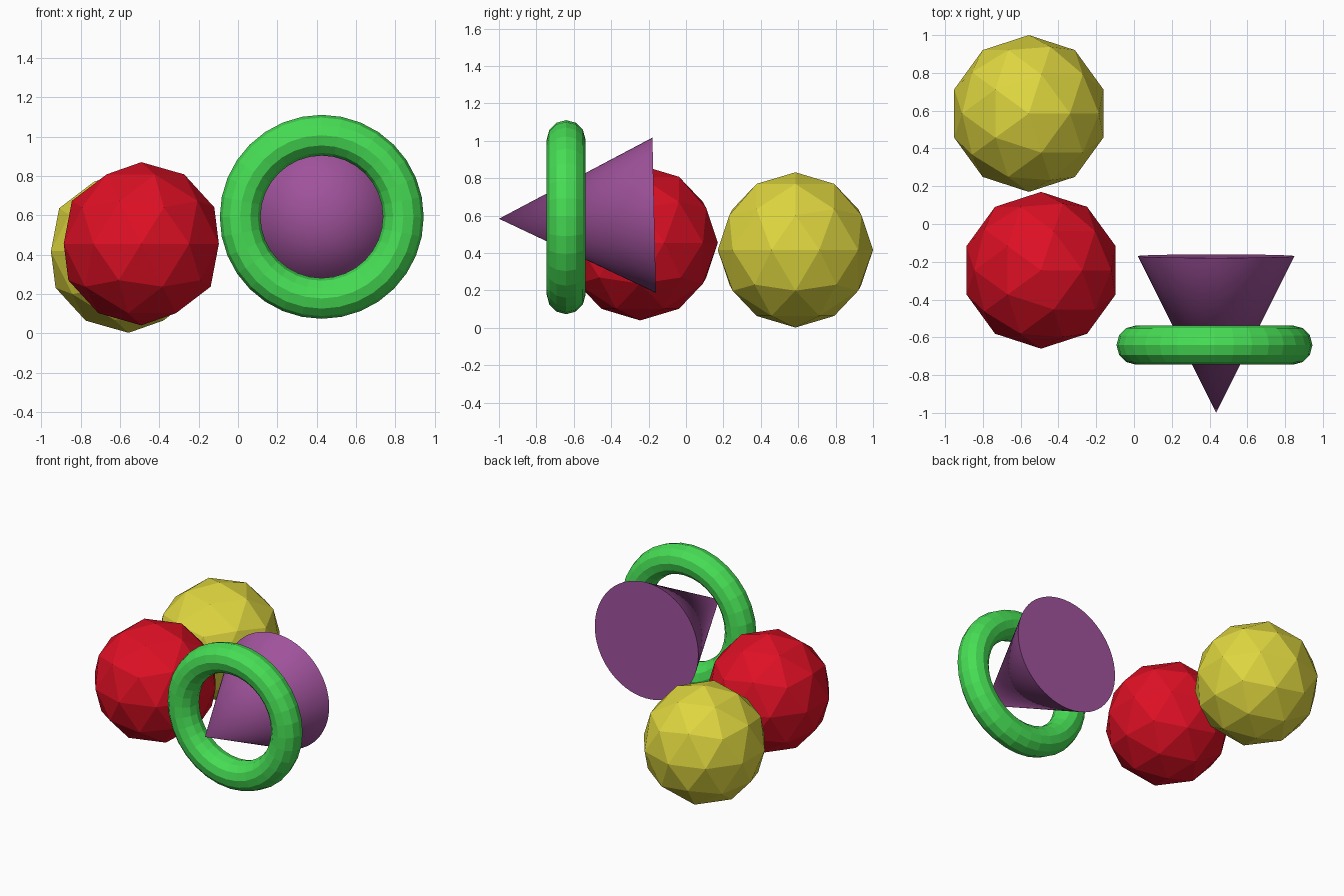
import bpy
import math

if "Cube" in bpy.data.objects:
    bpy.data.objects.remove(bpy.data.objects["Cube"])

R = 0.415  # shared radius of every shape


def finish(name, colour_name, colour, smooth=False):
    """Name the active object, colour it and set its shading."""
    obj = bpy.context.object
    obj.name = name
    mat = bpy.data.materials.new(colour_name)
    mat.diffuse_color = (*colour, 1.0)
    mat.use_nodes = True
    mat.node_tree.nodes["Principled BSDF"].inputs["Base Color"].default_value = mat.diffuse_color
    obj.data.materials.append(mat)
    if smooth:
        bpy.ops.object.shade_smooth_by_angle(angle=math.radians(30))
    else:
        bpy.ops.object.shade_flat()
    return obj


# Two faceted balls
balls = [
    ("red_ball", "red", (0.73, 0.005, 0.018), (-0.492, -0.245, 0.455)),
    ("yellow_ball", "yellow", (0.73, 0.67, 0.05), (-0.557, 0.585, 0.417)),
]
for name, colour_name, colour, centre in balls:
    bpy.ops.mesh.primitive_ico_sphere_add(subdivisions=2, radius=R, location=centre)
    finish(name, colour_name, colour)

# Cone pointing forward with a slight downward tilt
bpy.ops.mesh.primitive_cone_add(
    vertices=64, radius1=R, radius2=0, depth=2 * R,
    location=(0.435, -0.585, 0.593), rotation=(math.radians(91.3), 0, 0))
finish("cone", "purple", (0.35, 0.085, 0.33), smooth=True)

# Upright ring around the cone
bpy.ops.mesh.primitive_torus_add(
    major_segments=32, minor_segments=12, major_radius=R, minor_radius=R / 4,
    location=(0.426, -0.641, 0.592), rotation=(math.radians(90), 0, 0))
finish("ring", "green", (0.062, 0.73, 0.09))
